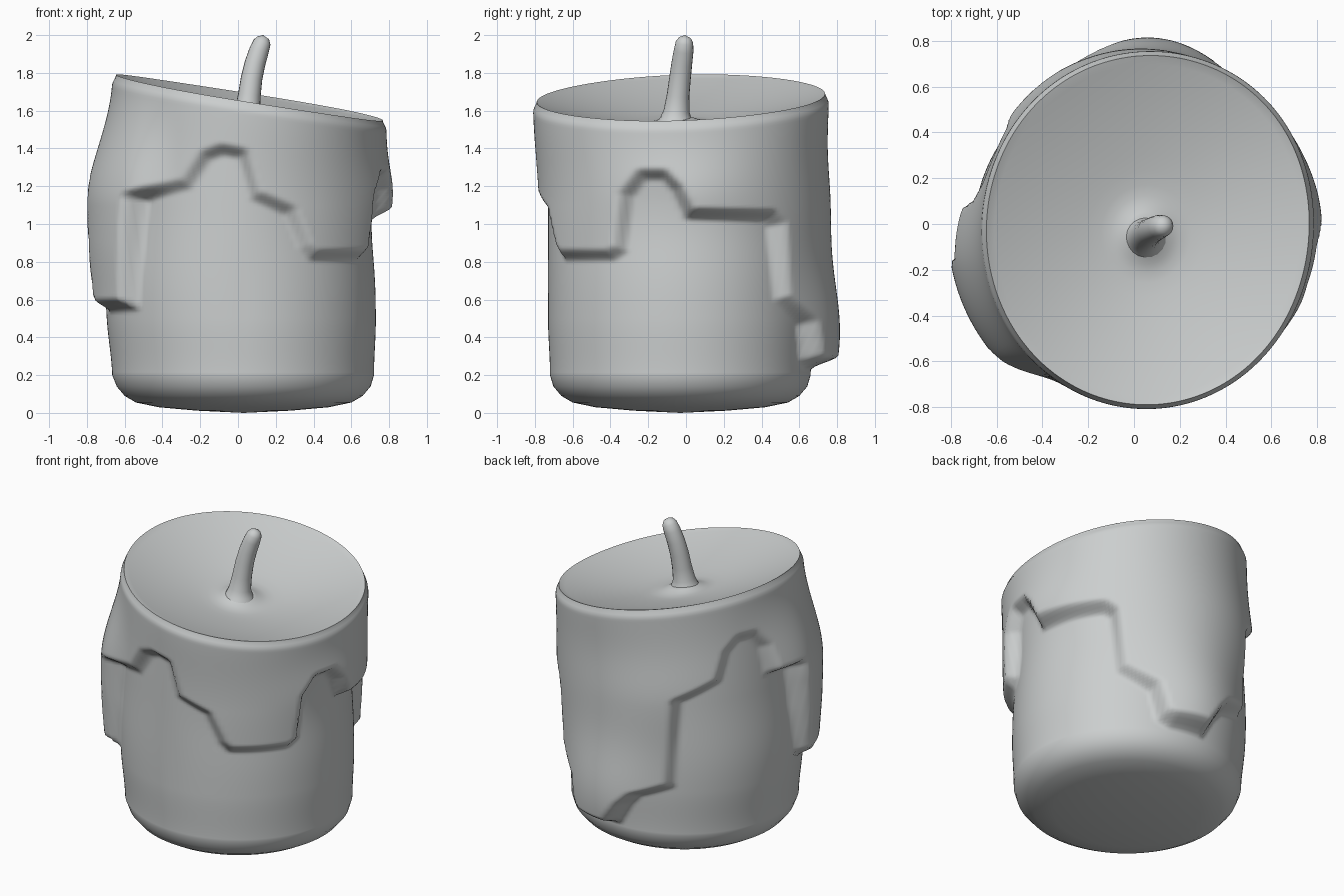
import bpy, bmesh, math
from mathutils import Vector

if "Cube" in bpy.data.objects:
    bpy.data.objects.remove(bpy.data.objects["Cube"])

COLS, ROWS = 200, 100

wax = bpy.data.materials.new("pale grey wax")
wax.diffuse_color = (0.6, 0.62, 0.62, 1)
wax.use_nodes = True
wax.node_tree.nodes["Principled BSDF"].inputs["Base Color"].default_value = wax.diffuse_color

# Lower edge of the melted wax: (angle in degrees, height)
EDGE = [(-30, .82), (-25, .86), (-22, 1.15), (-16, 1.25), (-7, 1.25), (-2, 1.18), (3, 1.04),
        (39, 1.03), (43, .99), (46, .6), (52, .55), (62, .47), (66, .28), (71, .25), (90, .25),
        (97, .4), (102, .47), (119, .55), (122, 1.12), (142, 1.24), (147, 1.42), (153, 1.49),
        (161, 1.49), (167, 1.4), (170, 1.21), (185, 1.2), (190, .6), (195, .55), (219, .56),
        (223, 1.13), (228, 1.15), (246, 1.2), (254, 1.35), (260, 1.38), (268, 1.36),
        (271, 1.25), (274, 1.14), (289, 1.06), (296, .87), (300, .82)]
EDGE = [(a - 360, z) for a, z in EDGE[-3:]] + EDGE + [(a + 360, z) for a, z in EDGE[:9]]
ARC = 0.75 * math.pi / 180
POINTS = [Vector((a * ARC, z)) for a, z in EDGE]


def smooth(a, b, x):
    t = min(1, max(0, (x - a) / (b - a)))
    return t * t * (3 - 2 * t)


def gauss(x, mid, width):
    return math.exp(-((x - mid) / width) ** 2)


def turn(deg, mid):
    return (deg - mid + 180) % 360 - 180


def wax_mask(deg, z):
    """0 below the wax edge, 1 above it, blended by distance to the edge."""
    p = Vector((deg * ARC, z))
    best, side = 9, 1
    for a, b in zip(POINTS, POINTS[1:]):
        if a.x <= p.x < b.x:
            side = 1 if z > a.y + (b.y - a.y) * (p.x - a.x) / (b.x - a.x) else -1
        ab = b - a
        t = min(1, max(0, (p - a).dot(ab) / ab.length_squared))
        best = min(best, (a + ab * t - p).length)
    return smooth(-.025, .055, best * side)


def rim_height(x, y):
    return 1.679 - .168 * x + .03 * y


def side_point(deg, u):
    t = math.radians(deg)
    c, s = math.cos(t), math.sin(t)
    top = rim_height(.055 + .72 * c, -.03 + .775 * s)
    z = .2 + (top - .2) * u
    lean = gauss(turn(deg, 40), 0, 42) * smooth(.4, 1.4, z)
    body = .69 + .01 * smooth(.2, .5, z) - .025 * gauss(z, 1.0, .25) * max(0, c)
    body += .03 * gauss(z, .65, .35) * max(0, -c) + .01 * lean
    k = smooth(1.1, top, z)
    coat = .745 + .012 * gauss(z, 1.1, .4) + .02 * lean
    left = smooth(-48, -8, turn(deg, 200)) * (1 - smooth(20, 42, turn(deg, 200)))
    coat += .085 * left * (1 - .15 * smooth(.9, .5, z))              # left drip
    coat += .1 * gauss(turn(deg, 86), 0, 28) * gauss(z, .42, .42)    # back drip
    coat += .03 * gauss(turn(deg, 100), 0, 45) * gauss(z, 1.15, .35)
    coat += .03 * gauss(turn(deg, 0), 0, 25) * gauss(z, 1.2, .25)
    rim = .75 - .03 * math.cos(2 * t) + .025 * lean
    coat = coat * (1 - k) + rim * k
    r = body + (coat - body) * wax_mask(deg, z)
    r -= .02 * smooth(top - .07, top, z) ** 2                       # rounded rim
    return Vector((.03 + .025 * k + r * c, -.03 + r * s, z))


def loft(name, rings, start, end):
    """Skin closed rings of points and cap both ends with a fan."""
    bm = bmesh.new()
    loops = [[bm.verts.new(p) for p in ring] for ring in rings]
    n = len(loops[0])
    for lo, hi in zip(loops, loops[1:]):
        for i in range(n):
            j = (i + 1) % n
            bm.faces.new((lo[i], lo[j], hi[j], hi[i]))
    a, b = bm.verts.new(start), bm.verts.new(end)
    for i in range(n):
        j = (i + 1) % n
        bm.faces.new((a, loops[0][j], loops[0][i]))
        bm.faces.new((b, loops[-1][i], loops[-1][j]))
    bmesh.ops.recalc_face_normals(bm, faces=bm.faces)
    mesh = bpy.data.meshes.new(name)
    bm.to_mesh(mesh)
    bm.free()
    mesh.materials.append(wax)
    obj = bpy.data.objects.new(name, mesh)
    bpy.context.collection.objects.link(obj)
    bpy.ops.object.select_all(action='DESELECT')
    bpy.context.view_layer.objects.active = obj
    obj.select_set(True)
    bpy.ops.object.shade_smooth_by_angle(angle=math.radians(65))
    return obj


# Candle body: rounded base, dripping side, dished top
angles = [360 * i / COLS for i in range(COLS)]
rings = []
for r, z in ((.25, .012), (.45, .03), (.57, .055), (.63, .09), (.672, .14)):
    rings.append([Vector((.03 + r * math.cos(math.radians(a)),
                          -.03 + r * math.sin(math.radians(a)), z)) for a in angles])
for k in range(ROWS + 1):
    rings.append([side_point(a, k / ROWS) for a in angles])
rim = rings[-1]
middle = Vector((.05, -.05, 0))
for s in (.975, .95, .87, .75, .6, .45, .36, .28, .22, .17, .13, .1):
    ring = []
    for p in rim:
        q = middle.lerp(p, s)
        dip = .15 * (1 - s ** 1.7) - .05 * gauss(s, .05, .11)
        ring.append(Vector((q.x, q.y, rim_height(q.x, q.y) - dip)))
    rings.append(ring)
loft("candle_body", rings, (.03, -.03, 0), (.05, -.05, 1.56))

# Wick: a bent tube that flares at its foot (x, y, z, radius)
path = [(.045, -.055, 1.52, .11), (.047, -.053, 1.56, .083), (.05, -.05, 1.6, .068),
        (.06, -.042, 1.68, .06), (.072, -.032, 1.77, .057), (.09, -.022, 1.85, .055),
        (.112, -.012, 1.92, .052), (.128, -.008, 1.963, .046), (.133, -.006, 1.985, .032)]
tube = []
for i, (x, y, z, r) in enumerate(path):
    lo, hi = path[max(0, i - 1)], path[min(len(path) - 1, i + 1)]
    tilt = Vector((0, 0, 1)).rotation_difference(Vector(hi[:3]) - Vector(lo[:3]))
    tube.append([Vector((x, y, z)) + tilt @ Vector((r * math.cos(a), r * math.sin(a), 0))
                 for a in (math.tau * j / 20 for j in range(20))])
loft("wick", tube, path[0][:3], (.133, -.005, 2.0))
